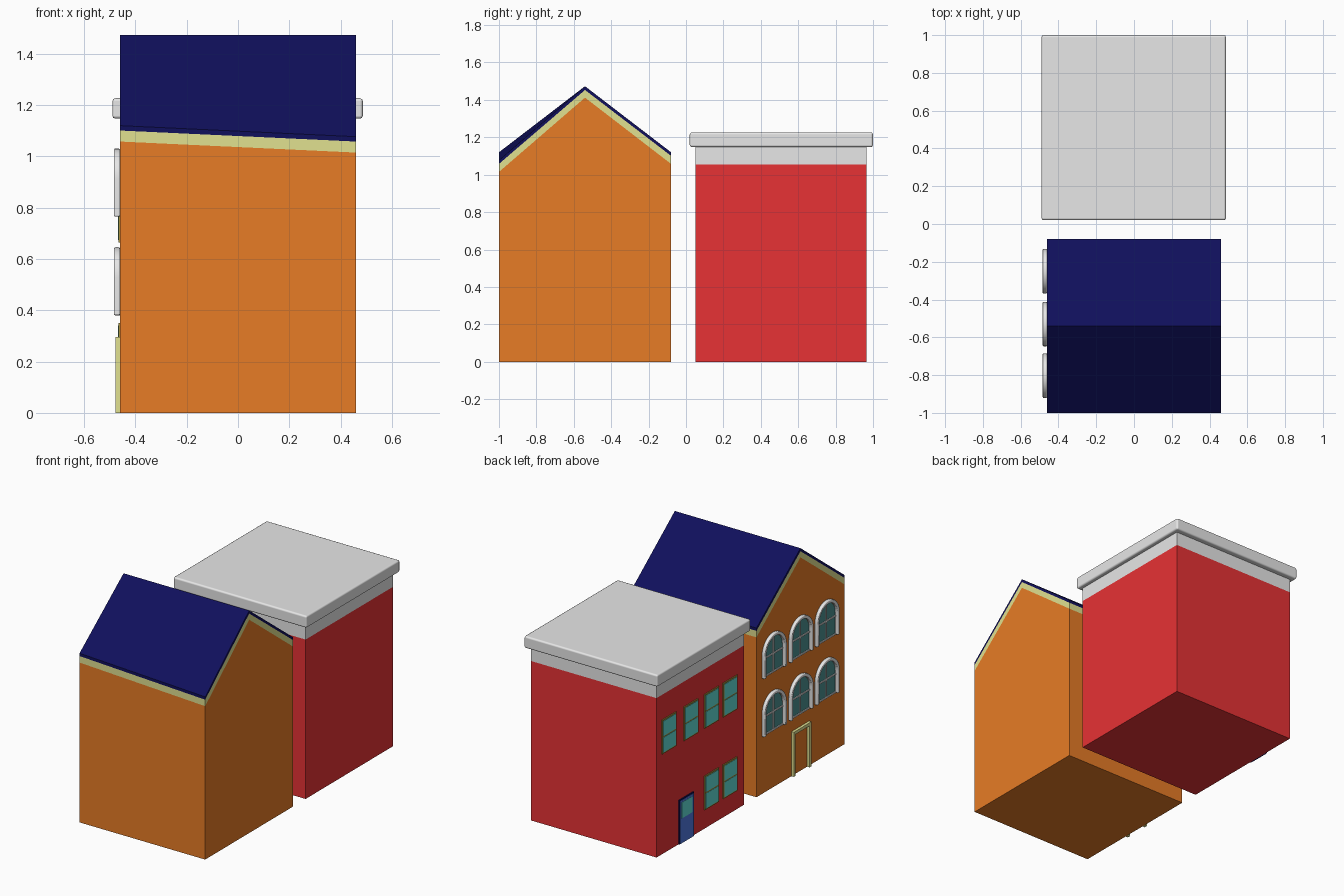
import bpy, bmesh, math

if "Cube" in bpy.data.objects:
    bpy.data.objects.remove(bpy.data.objects["Cube"])


def mat(name, rgb):
    m = bpy.data.materials.new(name)
    m.diffuse_color = (*rgb, 1)
    m.use_nodes = True
    m.node_tree.nodes["Principled BSDF"].inputs["Base Color"].default_value = m.diffuse_color
    return m


ORANGE = mat("orange wall", (0.8, 0.2, 0.019))
RED = mat("red wall", (0.8, 0.032, 0.035))
NAVY = mat("navy roof", (0.005, 0.005, 0.107))
CREAM = mat("cream trim", (0.75, 0.75, 0.28))
GREY = mat("pale grey stone", (0.8, 0.8, 0.8))
TEAL = mat("bright teal glass", (0.12, 0.72, 0.67))
DARK_TEAL = mat("dark teal glass", (0.07, 0.28, 0.28))
BLUE = mat("blue door", (0.08, 0.19, 0.75))
OLIVE = mat("olive sash", (0.4, 0.3, 0.05))

WALL = -0.46  # plane of the decorated facade


def finish(name, bm, material, bevel=0.0):
    bmesh.ops.recalc_face_normals(bm, faces=bm.faces)
    me = bpy.data.meshes.new(name)
    bm.to_mesh(me)
    bm.free()
    me.materials.append(material)
    ob = bpy.data.objects.new(name, me)
    bpy.context.collection.objects.link(ob)
    if bevel:
        for p in me.polygons:
            p.use_smooth = True
        mod = ob.modifiers.new("rounded edges", 'BEVEL')
        mod.width, mod.segments = bevel, 2
        mod.limit_method, mod.angle_limit = 'ANGLE', math.radians(50)
        mod.harden_normals = True
    return ob


def box(name, x0, x1, y0, y1, z0, z1, material, bevel=0.0):
    bm = bmesh.new()
    bmesh.ops.create_cube(bm, size=1)
    for v in bm.verts:
        v.co.x = x1 if v.co.x > 0 else x0
        v.co.y = y1 if v.co.y > 0 else y0
        v.co.z = z1 if v.co.z > 0 else z0
    return finish(name, bm, material, bevel)


def plate(name, y0, y1, z0, z1, depth, material):
    return box(name, WALL - depth, WALL, y0, y1, z0, z1, material)


def loft(name, left, right, material):
    """Solid between two matching outlines, one on each gable end."""
    bm = bmesh.new()
    a = [bm.verts.new((-0.46, *p)) for p in left]
    b = [bm.verts.new((0.46, *p)) for p in right]
    n = len(a)
    for i in range(n):
        j = (i + 1) % n
        bm.faces.new((a[i], a[j], b[j], b[i]))
    bm.faces.new(a)
    bm.faces.new(b)
    return finish(name, bm, material)


# Gabled house: the front eave dips slightly towards +x
def gable(rise, ridge, dip):
    return [(-1.0, 1.058 - dip + rise), (-0.54, ridge), (-0.08, 1.058 + rise)]


levels = [(0.0, 1.412), (0.043, 1.453), (0.062, 1.473)]
chains = [(gable(r, t, 0.0), gable(r, t, 0.043)) for r, t in levels]
base = [(-0.08, 0.0), (-1.0, 0.0)]
loft("gabled_house_walls", chains[0][0] + base, chains[0][1] + base, ORANGE)
for name, k, m in (("gable_trim", 0, CREAM), ("gabled_roof", 1, NAVY)):
    outlines = [chains[k + 1][s] + chains[k][s][::-1] for s in (0, 1)]
    loft(name, *outlines, m)


# Arched windows
def arch(yc, z0, half, height, seg=16):
    spring = z0 + height - half
    pts = [(yc - half, z0)]
    for i in range(seg + 1):
        t = math.pi * (1 - i / seg)
        pts.append((yc + half * math.cos(t), spring + half * math.sin(t)))
    return pts + [(yc + half, z0)]


def arched_window(tag, yc, z0):
    half, height, w = 0.118, 0.266, 0.022
    outer = arch(yc, z0, half, height)
    inner = arch(yc, z0, half - w, height - w)
    # glass pane
    bm = bmesh.new()
    f = bm.faces.new([bm.verts.new((WALL - 0.003, *p)) for p in inner])
    r = bmesh.ops.extrude_face_region(bm, geom=[f])
    for v in r["geom"]:
        if isinstance(v, bmesh.types.BMVert):
            v.co.x = WALL
    finish("arched_glass_" + tag, bm, DARK_TEAL)
    # stone surround, open at the sill
    bm = bmesh.new()
    rings = [[bm.verts.new((x, *p)) for p in pts]
             for x, pts in ((WALL, outer), (WALL - 0.024, outer),
                            (WALL - 0.024, inner), (WALL, inner))]
    for k in range(4):
        a, b = rings[k], rings[(k + 1) % 4]
        for i in range(len(a) - 1):
            bm.faces.new((a[i], a[i + 1], b[i + 1], b[i]))
    for end in (0, -1):
        bm.faces.new([ring[end] for ring in rings])
    finish("arched_surround_" + tag, bm, GREY, 0.006)
    # glazing bars and sill
    i = half - w
    plate("upright_bar_" + tag, yc - 0.005, yc + 0.005, z0, z0 + height - w, 0.008, GREY)
    plate("cross_bar_" + tag, yc - i, yc + i, z0 + 0.12, z0 + 0.13, 0.008, GREY)
    plate("sill_bar_" + tag, yc - i, yc + i, z0, z0 + 0.01, 0.008, GREY)


for row, z in enumerate((0.38, 0.765)):
    for col, y in enumerate((-0.25, -0.53, -0.803)):
        arched_window(f"{row}_{col}", y, z)

# Cream doorway on the gabled house
plate("doorway_left_jamb", -0.465, -0.445, 0, 0.295, 0.018, CREAM)
plate("doorway_right_jamb", -0.63, -0.61, 0, 0.295, 0.018, CREAM)
plate("doorway_lintel", -0.61, -0.465, 0.275, 0.295, 0.018, CREAM)

# Flat-roofed house
box("flat_house_walls", -0.46, 0.46, 0.05, 0.965, 0, 1.055, RED)
box("parapet_band", -0.46, 0.46, 0.05, 0.965, 1.055, 1.15, GREY)
box("roof_slab", -0.49, 0.487, 0.02, 1.0, 1.147, 1.227, GREY, 0.012)


# Sash windows: backing plate forms the frame, two panes sit on it
def sash_window(tag, y, z):
    w, h, e = 0.148, 0.225, 0.009
    plate("sash_frame_" + tag, y, y + w, z, z + h, 0.006, OLIVE)
    for k in range(2):
        zb = z + e + k * (h - e) / 2
        plate(f"sash_pane_{tag}_{k}", y + e, y + w - e, zb, zb + (h - 3 * e) / 2, 0.008, TEAL)


columns = (0.765, 0.535, 0.32, 0.125)
for i, y in enumerate(columns):
    sash_window(f"upper_{i}", y, 0.665)
for i, y in enumerate(columns[2:]):
    sash_window(f"lower_{i}", y, 0.125)

# Blue door with a glazed top
plate("door_frame", 0.58, 0.735, 0, 0.292, 0.006, NAVY)
plate("door_panel", 0.588, 0.727, 0, 0.284, 0.008, BLUE)
plate("door_glass", 0.602, 0.713, 0.165, 0.27, 0.0095, TEAL)
